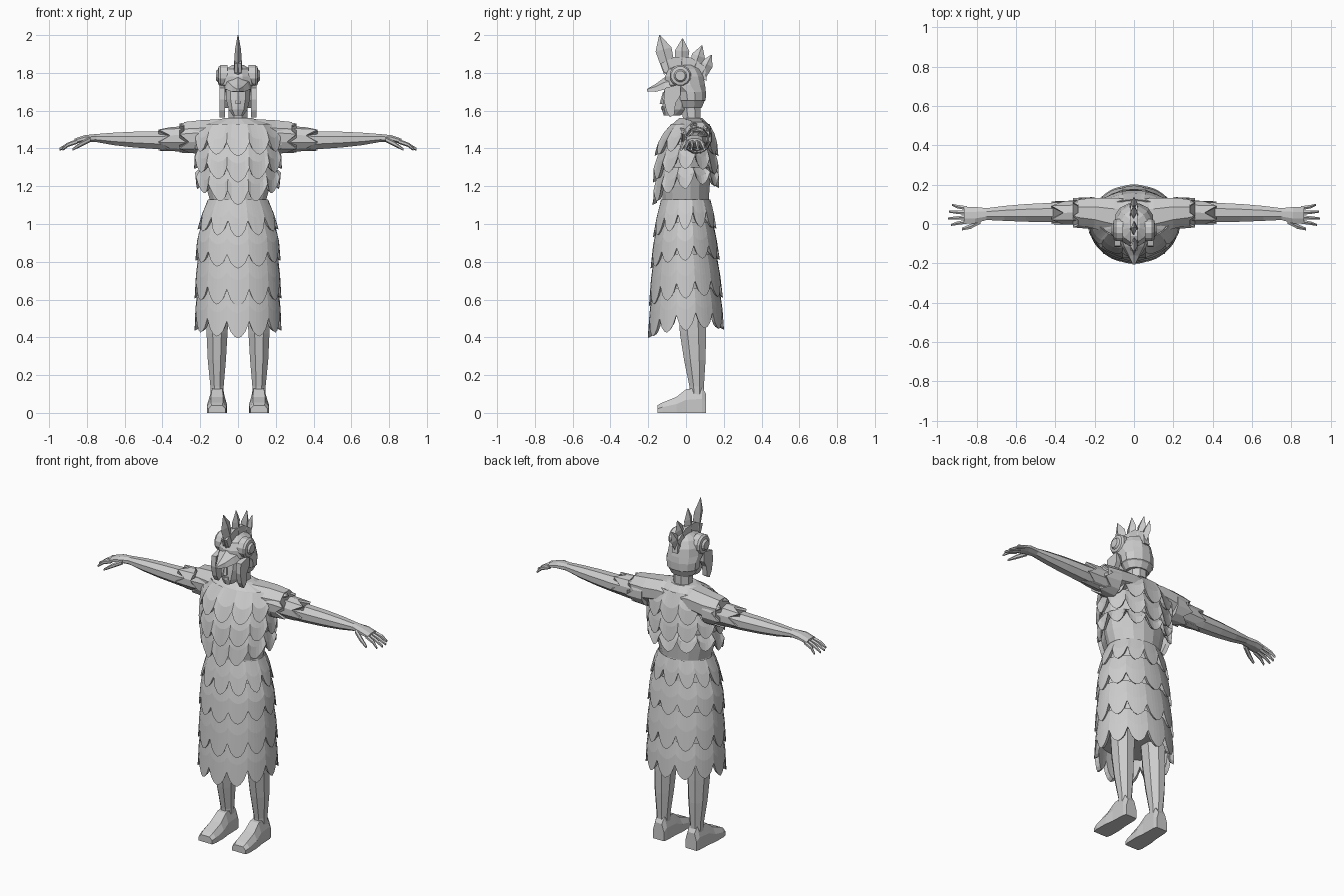
import bpy, bmesh, math
from math import sin, cos, pi

stone = bpy.data.materials.new("light grey")
stone.diffuse_color = (0.6, 0.6, 0.6, 1)


def loft(name, rings, mirror=False, cap=True, loop=False):
    """Skin a list of equal-length point rings."""
    bm = bmesh.new()
    vs = [[bm.verts.new(p) for p in r] for r in rings]
    n = len(rings[0])
    pairs = list(zip(vs, vs[1:])) + ([(vs[-1], vs[0])] if loop else [])
    for a, b in pairs:
        for i in range(n):
            j = (i + 1) % n
            bm.faces.new((a[i], a[j], b[j], b[i]))
    if cap and not loop:
        bm.faces.new(vs[0])
        bm.faces.new(vs[-1])
    bmesh.ops.recalc_face_normals(bm, faces=bm.faces)
    me = bpy.data.meshes.new(name)
    bm.to_mesh(me)
    bm.free()
    me.materials.append(stone)
    ob = bpy.data.objects.new(name, me)
    bpy.context.collection.objects.link(ob)
    if mirror:
        ob.modifiers.new("mirror", 'MIRROR')
    return ob


def ring_z(x, z, rx, y0, y1, n=8, tilt=0.0):
    """Horizontal ellipse from y0 to y1; tilt raises its back."""
    yc, ry = (y0 + y1) / 2, (y1 - y0) / 2
    return [(x + rx * cos(2 * pi * (i + .5) / n), yc + ry * sin(2 * pi * (i + .5) / n),
             z + tilt * sin(2 * pi * (i + .5) / n)) for i in range(n)]


def ring_x(x, y0, y1, z0, z1, n=8, jag=0.0):
    """Ellipse facing sideways; jag pushes every other point along x."""
    return [(x + jag * (i % 2), (y0 + y1) / 2 + (y1 - y0) / 2 * cos(2 * pi * (i + .5) / n),
             (z0 + z1) / 2 + (z1 - z0) / 2 * sin(2 * pi * (i + .5) / n)) for i in range(n)]


def plate(name, pts, x0, x1, mirror=False):
    """Side-on (y, z) outline given thickness along x."""
    return loft(name, [[(x, y, z) for y, z in pts] for x in (x0, x1)], mirror)


# Robe profile: z, half width, front y, back y
PROFILE = [(0.38, .222, -.195, .195), (0.6, .222, -.187, .188), (0.8, .218, -.178, .172),
           (0.95, .212, -.165, .156), (1.05, .188, -.15, .145), (1.13, .165, -.138, .135),
           (1.2, .185, -.145, .14), (1.3, .205, -.15, .148), (1.4, .212, -.14, .15),
           (1.48, .212, -.115, .145), (1.53, .19, -.085, .13), (1.56, .09, -.05, .10)]


def robe(z):
    z = max(PROFILE[0][0], min(PROFILE[-1][0], z))
    for a, b in zip(PROFILE, PROFILE[1:]):
        if z <= b[0]:
            t = (z - a[0]) / (b[0] - a[0])
            return [a[k] + t * (b[k] - a[k]) for k in (1, 2, 3)]


def robe_point(ang, z, off):
    rx, y0, y1 = robe(z)
    return ((rx + off) * cos(ang), (y0 + y1) / 2 + ((y1 - y0) / 2 + off) * sin(ang), z)


def tier(name, top, hem, depth, flare, side_rise=0.0, back_rise=0.0, n=12):
    """Closed band of overlapping scales with a scalloped hem."""
    notch = [1, .4, .12, 0, .12, .4]
    angs = [-pi / 2 - pi / n + 2 * pi * i / (6 * n) for i in range(6 * n)]
    low = [hem + depth * notch[i % 6] + side_rise * cos(a) ** 2 + back_rise * max(0, sin(a))
           for i, a in enumerate(angs)]
    mid = [(top + l) / 2 for l in low]
    loft(name, [[robe_point(a, top, -.006) for a in angs],
                [robe_point(a, m, flare * .45) for a, m in zip(angs, mid)],
                [robe_point(a, l, flare) for a, l in zip(angs, low)],
                [robe_point(a, l + .012, flare - .022) for a, l in zip(angs, low)],
                [robe_point(a, top - .01, -.022) for a in angs]], loop=True)


# Robe core and scale rows
zs = [.55, .7, .85, .95, 1.05, 1.13, 1.2, 1.3, 1.4, 1.48, 1.53, 1.56]
loft("robe_core", [[robe_point(2 * pi * (i + .5) / 16, z, -.012) for i in range(16)] for z in zs])
for i, (top, hem, depth) in enumerate([(.66, .395, .085), (.84, .565, .085),
                                       (1.01, .765, .07), (1.13, .93, .085)]):
    tier(f"skirt_row_{i + 1}", top, hem, depth, .008, .04, .045)
tier("tunic_row_1", 1.3, 1.10, .07, .036, .085, .09)
tier("tunic_row_2", 1.42, 1.22, .07, .028, .07, .03)
tier("tunic_row_3", 1.53, 1.36, .07, .022, .03, .0)

# Shoulder yoke, jagged sleeves
yoke = [(0, -.07, .135, 1.42, 1.55), (.1, -.065, .14, 1.42, 1.56),
        (.2, -.03, .14, 1.40, 1.555), (.285, -.01, .13, 1.41, 1.545)]
loft("shoulder_yoke", [ring_x(*r) for r in [(-x, *q) for x, *q in yoke[:0:-1]] + yoke])
loft("sleeve", [ring_x(.2, -.03, .14, 1.37, 1.55, 12), ring_x(.26, -.02, .135, 1.375, 1.535, 12, .05),
                ring_x(.26, -.01, .125, 1.385, 1.525, 12, .05)], True)
loft("cuff", [ring_x(.24, -.008, .125, 1.382, 1.522, 10), ring_x(.36, -.004, .118, 1.388, 1.512, 10, .06),
              ring_x(.36, .006, .108, 1.40, 1.50, 10, .06)], True)

# Arms, hands and fingers
loft("arm", [ring_x(*r) for r in [(.22, 0, .12, 1.385, 1.51), (.42, .005, .112, 1.392, 1.495),
     (.55, .008, .105, 1.402, 1.492), (.66, .013, .095, 1.415, 1.486), (.75, .018, .083, 1.432, 1.478),
     (.81, .0, .09, 1.433, 1.472), (.865, .0, .09, 1.424, 1.453)]], True)
for i, (y, tip) in enumerate([(.012, .93), (.034, .945), (.057, .942), (.08, .925)]):
    y2 = y + (y - .045) * .5
    loft(f"finger_{i + 1}", [ring_x(.85, y - .012, y + .012, 1.425, 1.45, 6),
         ring_x(.9, (y + y2) / 2 - .01, (y + y2) / 2 + .01, 1.408, 1.432, 6),
         ring_x(tip, y2 - .006, y2 + .006, 1.388, 1.403, 6)], True)
loft("thumb", [ring_x(.78, .0, .03, 1.435, 1.462, 6), ring_x(.83, -.026, .002, 1.41, 1.437, 6),
               ring_x(.875, -.034, -.018, 1.388, 1.402, 6)], True)

# Legs and shoes
loft("leg", [ring_z(*r) for r in [(.11, .08, .038, .02, .095), (.111, .14, .038, .015, .098),
     (.112, .28, .052, -.015, .108), (.111, .42, .06, -.038, .112), (.108, .62, .07, -.05, .11)]], True)


def shoe_ring(y, w, h, cx):
    return [(cx - w, y, 0), (cx + w, y, 0), (cx + w, y, h * .55), (cx + w * .62, y, h),
            (cx - w * .62, y, h), (cx - w, y, h * .55)]


loft("shoe", [shoe_ring(*r) for r in [(-.152, .045, .04, .112), (-.125, .052, .055, .112),
     (-.05, .052, .085, .111), (.0, .045, .125, .11), (.085, .042, .135, .109),
     (.107, .036, .10, .109)]], True)

# Neck, face, nose
loft("neck", [ring_z(0, 1.5, .065, -.02, .09), ring_z(0, 1.56, .055, -.02, .08),
              ring_z(0, 1.66, .055, -.04, .08)])
loft("face", [ring_z(0, z, r, a, b, 10) for z, r, a, b in
     [(1.575, .03, -.118, -.03), (1.605, .052, -.128, .02), (1.66, .066, -.122, .04),
      (1.74, .07, -.11, .05)]])
loft("nose", [ring_z(0, 1.635, .016, -.14, -.10, 6), ring_z(0, 1.70, .008, -.122, -.10, 6)])
loft("lips", [ring_z(0, 1.606, .022, -.133, -.10, 6), ring_z(0, 1.622, .022, -.133, -.10, 6)])

# Bird helmet: dome, beak, cheek flaps, eyes
loft("helmet", [ring_z(0, z, r, a, b, 12) for z, r, a, b in
     [(1.615, .07, -.03, .085), (1.65, .09, -.045, .1), (1.655, .097, -.05, .107), (1.70, .1, -.06, .108),
      (1.735, .1, -.115, .105), (1.78, .094, -.115, .095), (1.82, .07, -.095, .072), (1.842, .03, -.05, .035)]])
loft("beak", [[(-w, y, z0), (w, y, z0), (w * .8, y, (z0 + z1) / 2 + .006), (0, y, z1), (-w * .8, y, (z0 + z1) / 2 + .006)]
     for y, w, z0, z1 in [(-.06, .085, 1.71, 1.80), (-.115, .062, 1.712, 1.775),
                          (-.16, .034, 1.70, 1.742), (-.207, .006, 1.702, 1.714)]])
plate("cheek_flap", [(-.112, 1.72), (-.118, 1.66), (-.105, 1.60), (-.085, 1.565), (-.062, 1.58),
                     (-.055, 1.64), (-.03, 1.68), (-.03, 1.74)], .068, .098, True)
loft("eye", [ring_x(x, -.03 - r, -.03 + r, 1.785 - r, 1.785 + r, 12)
             for x, r in [(.055, .058), (.092, .058), (.103, .05), (.106, .034), (.117, .026)]], True)

# Crest of pointed feathers: base y, tip y, tip z, half width, base z
for i, (yb, yt, zt, w, zb) in enumerate([(-.085, -.14, 2.0, .042, 1.80), (-.025, -.018, 1.982, .038, 1.81),
                                         (.035, .085, 1.945, .034, 1.80), (.07, .135, 1.895, .03, 1.765)]):
    rows = []
    for t, k, h in [(0, .75, .024), (.62, 1, .016), (1, .06, .002)]:
        y, z = yb + (yt - yb) * t, zb + (zt - zb) * t
        lean = (yt - yb) / (zt - zb) * w * k
        rows.append([(h, y, z), (0, y + w * k, z - lean), (-h, y, z), (0, y - w * k, z + lean)])
    loft(f"crest_feather_{i + 1}", rows)
plate("crest_base", [(-.115, 1.80), (-.135, 1.85), (-.06, 1.885), (.03, 1.88), (.10, 1.835), (.11, 1.76)],
      -.018, .018)
